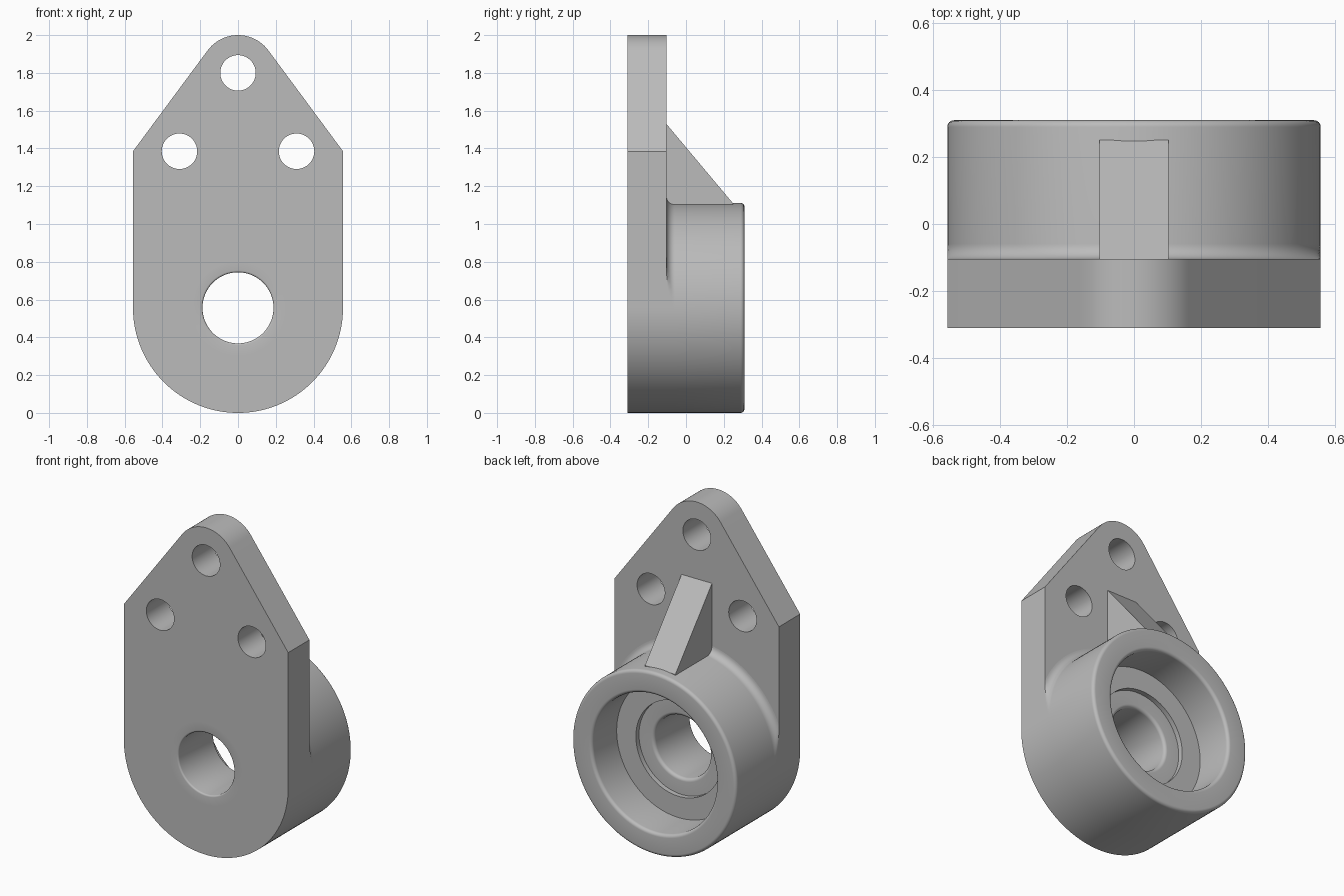
import bpy, bmesh, math
from math import sin, cos, pi

if "Cube" in bpy.data.objects:
    bpy.data.objects.remove(bpy.data.objects["Cube"], do_unlink=True)

SEG = 128
R = 0.556                      # boss radius, half plate width, boss centre height
FRONT, PLATE_BACK, BACK = -0.309, -0.104, 0.309
HUB = 0.25                     # plate opening filled by the hub

metal = bpy.data.materials.new("grey metal")
metal.use_nodes = True
GREY = (0.5, 0.5, 0.5, 1)
metal.diffuse_color = GREY
metal.node_tree.nodes["Principled BSDF"].inputs["Base Color"].default_value = GREY


def finish(bm, name):
    bmesh.ops.recalc_face_normals(bm, faces=bm.faces)
    mesh = bpy.data.meshes.new(name)
    bm.to_mesh(mesh)
    bm.free()
    mesh.materials.append(metal)
    obj = bpy.data.objects.new(name, mesh)
    bpy.context.collection.objects.link(obj)
    bpy.ops.object.select_all(action='DESELECT')
    obj.select_set(True)
    bpy.context.view_layer.objects.active = obj
    bpy.ops.object.shade_smooth_by_angle(angle=math.radians(30))
    return obj


def arc(cx, cy, r, start, end, n):
    return [(cx + r * cos(start + (end - start) * i / n),
             cy + r * sin(start + (end - start) * i / n)) for i in range(n + 1)]


def extrude(loops, axis, depth, to_3d, name):
    """Fill the outer loop minus the hole loops, then extrude."""
    bm = bmesh.new()
    edges = []
    for loop in loops:
        vs = [bm.verts.new(to_3d(*p)) for p in loop]
        edges += [bm.edges.new((a, b)) for a, b in zip(vs, vs[1:] + vs[:1])]
    bmesh.ops.triangle_fill(bm, edges=edges, use_beauty=True)
    res = bmesh.ops.extrude_face_region(bm, geom=bm.faces[:], use_keep_orig=True)
    moved = [g for g in res["geom"] if isinstance(g, bmesh.types.BMVert)]
    bmesh.ops.translate(bm, verts=moved, vec=[depth * a for a in axis])
    return finish(bm, name)


# Mounting plate: round foot, straight sides, tapered rounded head, holes
lean = math.atan2(0.59, 0.808)
outline = arc(0, R, R, pi, 2 * pi, SEG // 2) + [(R, 1.385)]
outline += arc(0, 1.8, 0.2, lean, pi - lean, 24) + [(-R, 1.385)]
holes = [arc(x, z, r, 0, 2 * pi, n)[:-1] for x, z, r, n in
         ((0, 1.8, 0.094, 48), (0.31, 1.385, 0.094, 48),
          (-0.31, 1.385, 0.094, 48), (0, R, HUB, SEG))]
extrude([outline] + holes, (0, 1, 0), PLATE_BACK - FRONT,
        lambda x, z: (x, FRONT, z), "mounting_plate")

# Bearing boss: turned (radius, y) section with fillets and stepped bore
FIL, RIM, HOLE, BORE, STEP = 0.045, 0.02, 0.188, 0.42, 0.29
FLOOR, STEP_FLOOR = 0.07, 0.04
section = [(HUB, FRONT), (HUB, PLATE_BACK)]
section += arc(R + FIL, PLATE_BACK + FIL, FIL, 1.5 * pi, pi, 8)
section += arc(R - RIM, BACK - RIM, RIM, 0, pi / 2, 6)
section += arc(BORE + RIM, BACK - RIM, RIM, pi / 2, pi, 6)
section += [(BORE, FLOOR), (STEP, FLOOR), (STEP, STEP_FLOOR)]
section += arc(HOLE + RIM, STEP_FLOOR - RIM, RIM, pi / 2, pi, 6)
section += arc(HOLE + 0.01, FRONT + 0.01, 0.01, pi, 1.5 * pi, 4)

bm = bmesh.new()
rings = []
for i in range(SEG):
    t = 2 * pi * i / SEG
    # the base fillet is trimmed flush with the plate edge
    limit = R / max(abs(cos(t)), 0.1) if sin(t) > 0 else R
    rings.append([bm.verts.new((min(r, limit) * cos(t), y, R + min(r, limit) * sin(t)))
                  for r, y in section])
for a, b in zip(rings, rings[1:] + rings[:1]):
    for j in range(len(section)):
        k = (j + 1) % len(section)
        bm.faces.new((a[j], a[k], b[k], b[j]))
bmesh.ops.remove_doubles(bm, verts=bm.verts, dist=0.0001)
finish(bm, "bearing_boss")

# Triangular stiffening rib between plate and boss
W = 0.103
rib = [(PLATE_BACK - 0.02, 1.05), (0.25, 1.05), (0.25, 1.108),
       (PLATE_BACK, 1.53), (PLATE_BACK - 0.02, 1.53)]
extrude([rib], (1, 0, 0), 2 * W, lambda y, z: (-W, y, z), "stiffening_rib")
